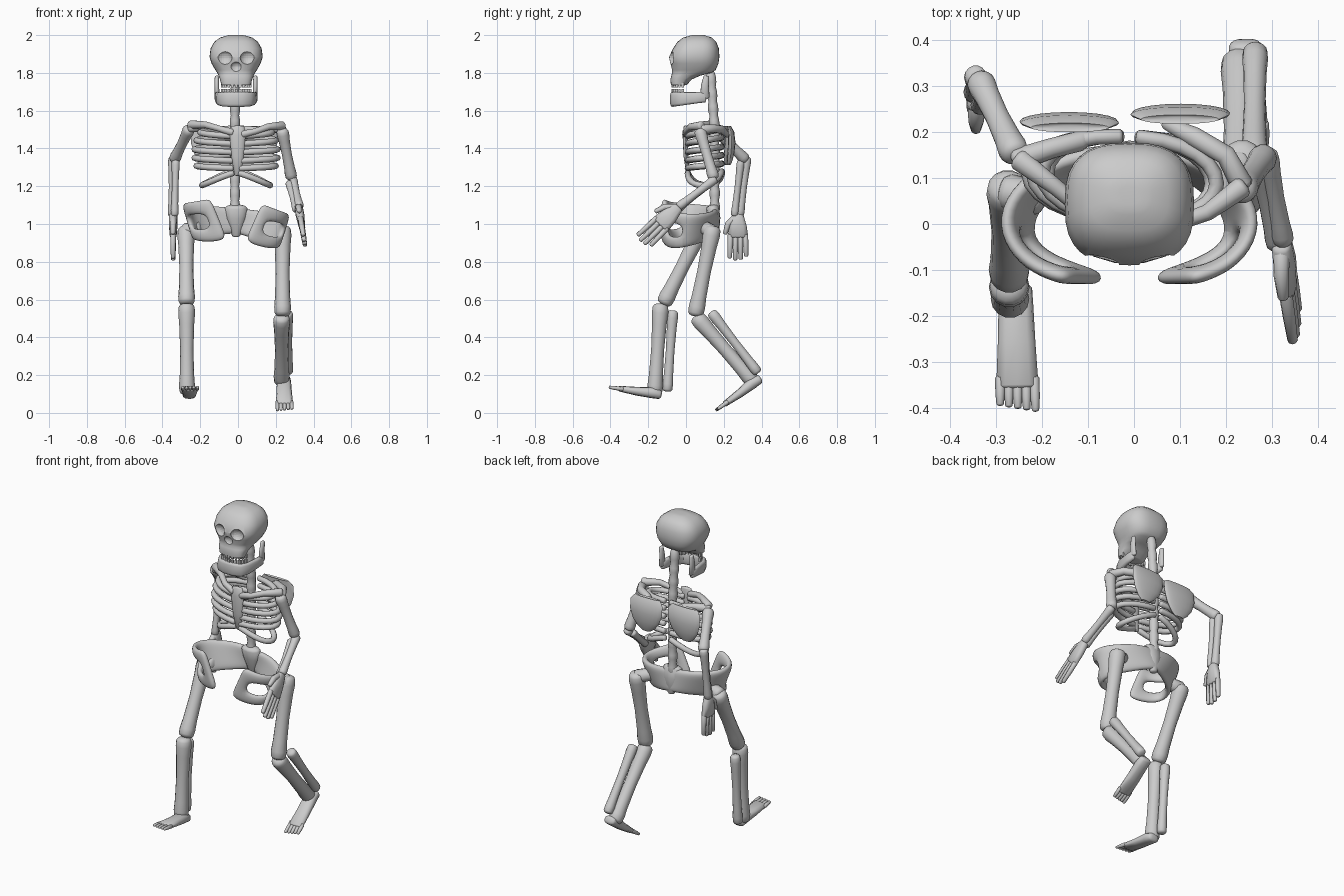
import bpy, bmesh, math
from mathutils import Vector as V

if "Cube" in bpy.data.objects:
    bpy.data.objects.remove(bpy.data.objects["Cube"])

CX = -0.01  # centre line of the body


def finish(name, bm):
    bmesh.ops.recalc_face_normals(bm, faces=bm.faces[:])
    me = bpy.data.meshes.new(name)
    bm.to_mesh(me)
    bm.free()
    ob = bpy.data.objects.new(name, me)
    bpy.context.collection.objects.link(ob)
    return ob


def loft(name, pts, radii, side=(1, 0, 0), axis=None, n=12, e=2.0, cap=0.45):
    """Closed tube through pts; a radius is a number or (along side, across)."""
    pts = [V(p) for p in pts]
    radii = [r if isinstance(r, tuple) else (r, r) for r in radii]
    st = []
    for i, (p, r) in enumerate(zip(pts, radii)):
        t = V(axis) if axis else pts[min(i + 1, len(pts) - 1)] - pts[max(i - 1, 0)]
        st.append((p, t.normalized(), r[0], r[1]))

    def dome(s, sign):
        p, t, a, b = s
        m = min(a, b) * cap * sign
        return [(p + t * m * 0.65, t, a * 0.82, b * 0.82), (p + t * m, t, a * 0.45, b * 0.45)]
    st = dome(st[0], -1)[::-1] + st + dome(st[-1], 1)
    bm = bmesh.new()
    rings = []
    pw = lambda v: math.copysign(abs(v) ** (2 / e), v)
    for p, t, a, b in st:
        s = V(side)
        s = (s - t * s.dot(t)).normalized()
        w = t.cross(s)
        rings.append([bm.verts.new(p + s * a * pw(math.cos(k * math.tau / n)) + w * b * pw(math.sin(k * math.tau / n)))
                      for k in range(n)])
    for r0, r1 in zip(rings, rings[1:]):
        for k in range(n):
            bm.faces.new((r0[k], r0[(k + 1) % n], r1[(k + 1) % n], r1[k]))
    bm.faces.new(rings[0])
    bm.faces.new(rings[-1])
    return finish(name, bm)


def bone(name, a, b, r, side=(1, 0, 0)):
    """Long bone with thicker ends."""
    a, b = V(a), V(b)
    ts = (0, .07, .2, .5, .8, .93, 1)
    ks = (1.08, 1.14, 1.02, .9, .97, 1.08, 1.03)
    return loft(name, [a.lerp(b, t) for t in ts], [r * k for k in ks], side, n=14)


def hand(name, wrist, d, s, palm, finger):
    w, d, s = V(wrist), V(d).normalized(), V(s).normalized()
    loft(name + "_palm", [w, w + d * palm * .5, w + d * palm], [(.03, .022), (.046, .023), (.054, .018)], s, e=2.6)
    for i, f in enumerate((-1.5, -.5, .5, 1.5)):
        a = w + d * palm * .93 + s * f * .026
        b = a + d * finger * (.85, .97, 1, .92)[i] + s * f * .003
        loft(name + "_finger", [a, a.lerp(b, .5), b], [.015, .014, .0115], s, n=8)
    loft(name + "_thumb", [w + d * .01 + s * .015, w + d * .045 + s * .052, w + d * .095 + s * .068],
         [.018, .017, .012], d.cross(s), n=8)


def foot(name, heel, toe, inner):
    h, t = V(heel), V(toe)
    L = [h.lerp(t, k) for k in (0, .15, .45, .8)]
    up = (t - h).normalized().cross(V((1, 0, 0)))
    if up.z < 0:
        up = -up
    L[1] += up * .005
    loft(name, L, [(.036, .024), (.038, .03), (.041, .023), (.046, .015)], e=2.5)
    for i in range(5):
        x = (i - 2) * .0185
        a = h.lerp(t, .74) + V((x, 0, 0))
        b = h.lerp(t, 1 - .012 * abs((i if inner < 0 else 4 - i))) + V((x * 1.04, 0, 0))
        loft(name + "_toe", [a, a.lerp(b, .6), b], [.0115, .0105, .008], n=8)


# skull: stacked rounded sections (z, half width, front y, back y)
sec = [(1.737, .078, -.08, .005), (1.765, .085, -.083, .03), (1.785, .093, -.078, .075), (1.8, .1, -.074, .135),
       (1.815, .11, -.075, .157), (1.85, .13, -.083, .172), (1.885, .141, -.09, .177), (1.93, .135, -.068, .174),
       (1.965, .115, -.045, .16), (1.987, .085, -.015, .137), (1.997, .05, .02, .105)]
skull = loft("skull", [(CX, (f + b) / 2, z) for z, h, f, b in sec], [(h, (b - f) / 2) for z, h, f, b in sec],
             axis=(0, 0, 1), n=32, e=2.7, cap=.08)

# eye sockets and nose opening
for nm, x, z, r, sx in (("eye_cut", -.063, 1.88, .038, 1.1), ("eye_cut", .063, 1.88, .038, 1.1),
                        ("nose_cut", 0, 1.83, .028, 1.1)):
    bm = bmesh.new()
    bmesh.ops.create_uvsphere(bm, u_segments=20, v_segments=12, radius=r)
    for v in bm.verts:
        v.co = V((v.co.x * sx + CX + x, v.co.y * .85 - .088, v.co.z + z))
    cut = finish(nm, bm)
    cut.hide_render = True
    cut.hide_set(True)
    m = skull.modifiers.new("cut", 'BOOLEAN')
    m.object, m.operation = cut, 'DIFFERENCE'

# lower jaw and teeth
half = [(.1, .1, 1.672), (.098, .05, 1.668), (.09, -.02, 1.663), (.07, -.06, 1.66), (.03, -.071, 1.66)]
jaw = [(CX + x, y, z) for x, y, z in half] + [(CX - x, y, z) for x, y, z in half[::-1]]
loft("jaw", jaw, [(h, .014) for h in (.028, .03, .035, .038, .04, .04, .038, .035, .03, .028)], (0, 0, 1), e=3)
for s in (-1, 1):
    loft("jaw_branch", [(CX + s * .1, .1, 1.67), (CX + s * .102, .1, 1.73), (CX + s * .102, .107, 1.78)],
         [(.013, .025), (.012, .021), (.011, .015)])
bm = bmesh.new()
for z in (1.734, 1.703):
    for i in range(-5, 6):
        g = bmesh.ops.create_cube(bm, size=1)["verts"]
        a = i * .27
        for v in g:
            v.co = V((v.co.x * .014 + CX + .076 * math.sin(a), v.co.y * .012 - .068 * math.cos(a) - .002, v.co.z * .024 + z))
finish("teeth", bm)

# spine: alternating wide and narrow rings
sp, sr = [], []
for i in range(31):
    z = 1.80 - i * .025
    sp.append((CX - .006, .13 + .022 * min(1, (1.8 - z) / .3), z))
    sr.append(.027 if i % 3 else .022)
loft("spine", sp, sr)

# sternum and ribs
loft("sternum", [(-.002, .0, 1.515), (-.002, -.004, 1.47), (-.002, 0, 1.36), (-.002, .012, 1.26)],
     [(.035, .012), (.042, .014), (.033, .013), (.018, .01)])
ribs = [(1.465, 1.505, .19, .0), (1.425, 1.46, .21, 0), (1.38, 1.41, .22, 0), (1.335, 1.365, .22, 0),
        (1.295, 1.32, .21, -.0), (1.275, 1.285, .18, -.075)]
for zf, zb, w, sag in ribs:
    for s in (-1, 1):
        P = []
        for k in range(13):
            a = math.radians(4 + k * 14.3)
            P.append((CX + s * w * math.sin(a) ** .85, .1 - .09 * math.cos(a) + .012 * s * -math.sin(a),
                      zf + (zb - zf) * k / 12 + sag * math.sin(a)))
        loft("rib", P, [.0165] * 13, (0, 0, 1), n=8)

# shoulder girdle
loft("clavicle", [(.025, 0, 1.475), (.09, -.0, 1.49), (.16, .025, 1.515), (.235, .08, 1.52)],
     [.02, .016, .018, .024], (0, 0, 1))
loft("clavicle", [(-.03, 0, 1.485), (-.1, .02, 1.505), (-.17, .08, 1.525), (-.25, .14, 1.525)],
     [.02, .016, .018, .024], (0, 0, 1))
loft("shoulder_ridge", [(.235, .085, 1.5), (.2, .15, 1.505), (.13, .19, 1.5), (.07, .22, 1.47)],
     [.025, .022, .022, .014], (0, 0, 1))
loft("shoulder_ridge", [(-.255, .14, 1.51), (-.18, .165, 1.51), (-.12, .18, 1.5), (-.07, .205, 1.47)],
     [.025, .022, .022, .014], (0, 0, 1))
for x, y, s in ((.1, .238, 1), (-.14, .22, -1)):
    loft("shoulder_blade", [(x, y - .01, 1.518), (x, y, 1.49), (x + s * .002, y + .004, 1.43),
                            (x + s * .005, y, 1.375), (x + s * .008, y - .006, 1.335), (x + s * .01, y - .01, 1.312)],
         [(.085, .01), (.108, .017), (.107, .02), (.088, .018), (.058, .014), (.028, .008)], axis=(0, 0, 1), n=20)

# arms and hands
bone("upper_arm", (.235, .075, 1.49), (.282, .145, 1.25), .029)
bone("forearm", (.29, .15, 1.235), (.325, -.035, 1.095), .022)
bone("forearm", (.272, .125, 1.215), (.308, -.045, 1.075), .019)
hand("right_hand", (.322, -.045, 1.085), (.03, -.185, -.18), (-.12, -.7, .7), .125, .145)
bone("upper_arm", (-.26, .155, 1.5), (-.335, .31, 1.345), .029)
bone("forearm", (-.345, .322, 1.345), (-.348, .285, 1.05), .022)
bone("forearm", (-.33, .29, 1.33), (-.336, .257, 1.05), .019)
hand("left_hand", (-.343, .275, 1.045), (0, 0, -1), (-.02, -1, 0), .11, .13)

# pelvis: curved band with openings; (top x, y, z), (bottom x, y, z)
band = [((.0, .15, 1.085), (.0, .165, .95)), ((.1, .155, 1.085), (.05, .15, .94)), ((.2, .12, 1.08), (.12, .11, .925)),
        ((.27, .05, 1.08), (.2, .05, .91)), ((.275, -.02, 1.085), (.225, -.02, .895)),
        ((.235, -.078, 1.095), (.19, -.07, .885)), ((.18, -.108, 1.11), (.11, -.103, .892)),
        ((.135, -.118, 1.125), (.046, -.122, .915))]
full = [(b, -1) for b in band[:0:-1]] + [(b, 1) for b in band]
bm = bmesh.new()
rows = []
for (t, b), s in full:
    col = []
    for k in (0, .33, .68, 1):
        p = V(t).lerp(V(b), k)
        col.append(bm.verts.new((CX + s * p.x, p.y, p.z - .1 * s * p.x)))
    rows.append(col)
N = len(rows)
for i in range(N - 1):
    for j in range(3):
        if j == 1 and i in (1, 2, N - 4, N - 3):
            continue
        bm.faces.new((rows[i][j], rows[i + 1][j], rows[i + 1][j + 1], rows[i][j + 1]))
pel = finish("pelvis", bm)
m = pel.modifiers.new("thick", 'SOLIDIFY')
m.thickness, m.offset = .038, 0
m = pel.modifiers.new("round", 'SUBSURF')
m.levels = m.render_levels = 2
loft("sacrum", [(CX, .14, 1.085), (CX, .15, 1.03), (CX, .155, .94)], [(.06, .035), (.055, .032), (.022, .02)])

# legs: forward leg on -x, trailing leg on +x
loft("hip_joint", [(-.275, .07, .965), (-.21, .055, .98)], [.04, .036], (0, 0, 1))
bone("thigh", (-.275, .078, .965), (-.272, -.112, .59), .041)
bone("shin", (-.272, -.135, .56), (-.27, -.165, .115), .039)
bone("calf_bone", (-.284, -.07, .53), (-.282, -.098, .125), .026)
foot("left_foot", (-.258, -.14, .097), (-.253, -.405, .136), 1)
loft("hip_joint", [(.235, .13, .96), (.17, .1, .98)], [.04, .036], (0, 0, 1))
bone("thigh", (.236, .14, .97), (.236, .052, .53), .041)
bone("shin", (.231, .062, .5), (.231, .352, .17), .039)
bone("calf_bone", (.262, .14, .525), (.264, .375, .22), .026)
foot("right_foot", (.243, .388, .177), (.247, .16, .015), -1)

# smooth shading
bpy.ops.object.select_all(action='DESELECT')
for ob in bpy.context.scene.objects:
    if ob.type == 'MESH' and not ob.hide_render:
        ob.select_set(True)
        bpy.context.view_layer.objects.active = ob
bpy.ops.object.shade_smooth_by_angle(angle=math.radians(50))
